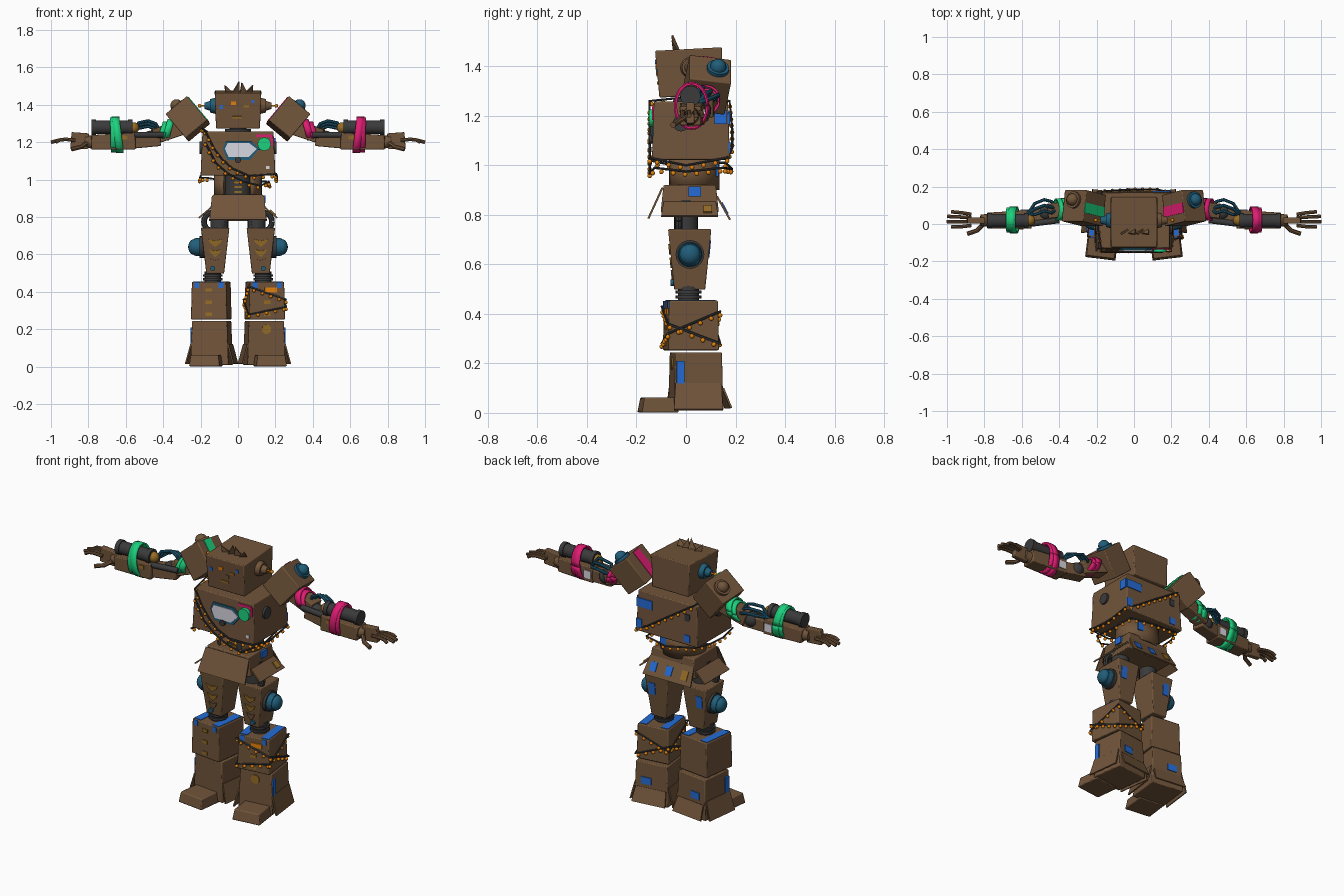
import bpy, bmesh
from math import sin, cos, radians
from mathutils import Matrix, Vector

if "Cube" in bpy.data.objects:
    bpy.data.objects.remove(bpy.data.objects["Cube"])

def material(name, *rgb):
    m = bpy.data.materials.new(name)
    m.use_nodes = True
    m.diffuse_color = (*rgb, 1)
    m.node_tree.nodes["Principled BSDF"].inputs["Base Color"].default_value = (*rgb, 1)
    return m

CARD = material("cardboard brown", .165, .09, .043)
DARK = material("dark grey", .043, .043, .045)
TEAL = material("teal blue", .015, .11, .19)
TAPE = material("tape blue", .017, .15, .67)
GREEN = material("green", .012, .64, .21)
PINK = material("pink", .74, .012, .17)
OCHRE = material("ochre", .3, .15, .02)
ORANGE = material("orange", .78, .23, .004)
WHITE = material("white", .68, .68, .75)
made = []
I = Matrix()
circle = [radians(15 * i) for i in range(25)]

def finish(name, bm, mat, bevel=0, thick=0):
    bmesh.ops.recalc_face_normals(bm, faces=bm.faces[:])
    me = bpy.data.meshes.new(name)
    bm.to_mesh(me)
    me.materials.append(mat)
    ob = bpy.data.objects.new(name, me)
    bpy.context.collection.objects.link(ob)
    if bevel:
        b = ob.modifiers.new("bevel", "BEVEL")
        b.width, b.segments = bevel, 2
    if thick:
        m = ob.modifiers.new("thickness", "SOLIDIFY")
        m.thickness, m.offset = thick, 0
    made.append(ob)

def box(name, mat, c, size, M=I, top=(1, 1), bevel=0):
    """Box at c, top face scaled by top, placed by matrix M."""
    bm = bmesh.new()
    bmesh.ops.create_cube(bm)
    for v in bm.verts:
        k = top if v.co.z > 0 else (1, 1)
        v.co = Vector((v.co.x * size[0] * k[0], v.co.y * size[1] * k[1], v.co.z * size[2])) + Vector(c)
    bm.transform(M)
    finish(name, bm, mat, bevel)

def along(p, q):
    p, q = Vector(p), Vector(q)
    return Matrix.Translation((p + q) / 2) @ (q - p).to_track_quat('Z', 'Y').to_matrix().to_4x4(), (q - p).length

def rod(name, mat, p, q, r, r2=None, n=20):
    M, d = along(p, q)
    bm = bmesh.new()
    bmesh.ops.create_cone(bm, cap_ends=True, segments=n, radius1=r, radius2=r if r2 is None else r2, depth=d, matrix=M)
    finish(name, bm, mat)

def beam(name, p, q, w, h, top=(1, 1)):
    M, d = along(p, q)
    box(name, CARD, (0, 0, 0), (w, h, d), M, top, .005)

def ball(name, mat, c, r, squash=1):
    bm = bmesh.new()
    bmesh.ops.create_uvsphere(bm, u_segments=16, v_segments=10, radius=r, matrix=Matrix.Translation(c) @ Matrix.Diagonal((squash, 1, 1, 1)))
    finish(name, bm, mat)

def sheet(name, mat, pts, thick=.008):
    bm = bmesh.new()
    bm.faces.new([bm.verts.new(p) for p in pts])
    finish(name, bm, mat, thick=thick)
    made.pop()  # stays flat

def strip(name, mat, row_a, row_b, thick):
    bm = bmesh.new()
    a, b = ([bm.verts.new(p) for p in row] for row in (row_a, row_b))
    for i in range(len(a) - 1):
        bm.faces.new((a[i], a[i + 1], b[i + 1], b[i]))
    finish(name, bm, mat, thick=thick)

def tube(name, mat, pts, r):
    cu = bpy.data.curves.new(name, "CURVE")
    cu.dimensions, cu.bevel_depth, cu.bevel_resolution, cu.use_fill_caps = "3D", r, 2, True
    sp = cu.splines.new("POLY")
    sp.points.add(len(pts) - 1)
    for p, co in zip(sp.points, pts):
        p.co = (*co, 1)
    tmp = bpy.data.objects.new(name, cu)
    bm = bmesh.new()
    bm.from_mesh(bpy.data.meshes.new_from_object(tmp))
    bpy.data.objects.remove(tmp)
    finish(name, bm, mat)

def light_string(name, pts, step=.048):
    tube(name + "_wire", DARK, pts, .005)
    bm, gap = bmesh.new(), 0
    for a, b in zip(pts, pts[1:]):
        a, b = Vector(a), Vector(b)
        while gap < (b - a).length:
            c = a.lerp(b, gap / (b - a).length) - Vector((0, 0, .013))
            bmesh.ops.create_icosphere(bm, subdivisions=2, radius=.0095, matrix=Matrix.Translation(c))
            gap += step
        gap -= (b - a).length
    finish(name + "_bulbs", bm, ORANGE)

# Head with ears, face and torn top flaps
H = Matrix.Translation((0, .015, 1.375)) @ Matrix.Rotation(radians(3), 4, 'X')
box("head", CARD, (0, 0, 0), (.235, .255, .19), H, (1.06, 1.06), .005)
for name, mat, x, z, w, h in (("right_eye", ORANGE, -.025, .04, .026, .018), ("left_eye", OCHRE, .045, .025, .03, .012), ("nose", CARD, .01, 0, .025, .02),
                              ("mouth", OCHRE, -.005, -.035, .05, .012), ("right_tape", TAPE, -.09, .02, .018, .022), ("left_tape", TAPE, .08, .05, .018, .018)):
    box("head_" + name, mat, (x, -.131 - z * .04, z), (w, .009, h), H)
for s, ear in ((-1, TEAL), (1, CARD)):
    for name, mat, a, b, r, r2 in (("base", ear, .12, .15, .043, .036), ("cap", ear, .15, .178, .026, .017), ("pin", ORANGE, .17, .205, .005, .005)):
        rod("ear_" + name, mat, (s * a, .02, 1.395), (s * b, .02, 1.395), r, r2)
    ball("ear_tip", ORANGE, (s * .205, .02, 1.395), .01)
for x, h, lean in ((-.05, .03, -.02), (-.01, .05, .015), (.03, .045, -.01), (.06, .03, .02)):
    sheet("torn_flap", CARD, [(x - .018, -.05, 1.468), (x + .018, -.03, 1.468), (x + lean, -.055, 1.475 + h)])
rod("neck", DARK, (0, .02, 1.24), (0, .02, 1.3), .045)
rod("neck_collar", DARK, (0, .02, 1.25), (0, .02, 1.27), .07)
# Torso box with painted panel
box("torso", CARD, (0, .02, 1.14), (.4, .315, .235), top=(.95, .95), bevel=.005)
hexagon = [(-.07, 1.165), (-.055, 1.195), (.06, 1.195), (.1, 1.165), (.055, 1.12), (-.05, 1.12)]
sheet("panel_frame", TEAL, [(x * 1.15, -.135, 1.16 + (z - 1.16) * 1.35) for x, z in hexagon], .009)
sheet("chest_panel", WHITE, [(x, -.139, z) for x, z in hexagon], .009)
rod("panel_knob", DARK, (0, -.13, 1.105), (0, -.15, 1.105), .017)
rod("green_dial", GREEN, (.14, -.13, 1.19), (.14, -.15, 1.19), .036, n=12)
for name, mat, c, size in (
        ("panel_link", TEAL, (.125, -.137, 1.165), (.05, .009, .014)), ("pink_corner_top", PINK, (.14, -.132, 1.235), (.085, .008, .014)),
        ("pink_corner_side", PINK, (.181, -.134, 1.21), (.013, .008, .055)), ("front_sticker", WHITE, (.16, -.137, 1.065), (.018, .008, .018)),
        ("side_tape", TAPE, (.196, .14, 1.195), (.008, .05, .055)), ("back_tape_top", TAPE, (.145, .173, 1.19), (.1, .008, .05)),
        ("back_tape_low", TAPE, (.18, .176, 1.07), (.035, .008, .05)), ("back_tape_right", TAPE, (-.13, .176, 1.06), (.04, .008, .04)),
        ("back_mark", DARK, (-.13, .173, 1.18), (.03, .008, .04)), ("waist_back_tape", TAPE, (.05, .126, .98), (.05, .009, .05)),
        ("waist_side_tape", TAPE, (.12, .02, .98), (.009, .04, .05)), ("pelvis_side_tape", TAPE, (.141, .035, .895), (.014, .05, .04))):
    box(name, mat, c, size)
# Light strings around the torso
f, b = -.147, .186
light_string("chest_lights", [(.205, b - .02, 1.03), (.205, 0, 1), (.2, f, 1.03), (.06, f, 1.02), (-.03, f, 1.06), (-.085, f, 1.11),
             (-.13, f, 1.17), (-.175, f, 1.26), (-.195, 0, 1.275), (-.17, b - .01, 1.26), (0, b, 1.15), (.12, b, 1.07), (.205, b - .02, 1.03)])
light_string("waist_lights", [(-.175, f, 1.2), (-.12, f, 1.09), (-.05, f, 1.03), (.03, f, .99), (.12, f, .967), (.165, f + .02, .99),
             (.17, 0, .975), (.15, .15, .99), (0, b, .985), (-.17, .16, 1.01), (-.205, .08, 1.01), (-.205, -.05, 1), (-.2, f, 1.02)])
# Waist: dark spine in an open wrap
rod("spine", DARK, (0, .02, .88), (0, .02, 1.04), .07)
for z in (.935, .96, .985):
    box("spine_rib", OCHRE, (0, -.045, z), (.055, .02, .011))
wrap = [(.122 * cos(a * .8 - 1), .025 + .105 * sin(a * .8 - 1)) for a in circle]
strip("waist_wrap", CARD, [(*p, .9) for p in wrap], [(*p, 1.03) for p in wrap], .012)
# Pelvis with flared flaps
box("pelvis", CARD, (0, .015, .865), (.3, .235, .11), top=(.9, .9), bevel=.005)
sheet("front_flap", CARD, [(-.14, -.095, .91), (.14, -.095, .91), (.152, -.152, .785), (-.152, -.152, .785)])
sheet("back_flap", CARD, [(-.14, .125, .875), (.14, .125, .875), (.155, .178, .78), (-.155, .178, .78)])
sheet("pelvis_ochre", OCHRE, [(.172, .07, .837), (.172, .105, .837), (.202, .105, .81), (.202, .07, .81)])
for x, mat in ((.1, TAPE), (0, TAPE), (-.1, OCHRE)):
    sheet("back_flap_patch", mat, [(x - .02, .144, .85), (x + .02, .144, .85), (x + .02, .168, .805), (x - .02, .168, .805)])

for s in (-1, 1):
    # Legs
    sheet("side_flap", CARD, [(s * .145, -.09, .85), (s * .145, .12, .85), (s * .21, .13, .795), (s * .21, -.1, .795)])
    rod("hip_rod", DARK, (s * .1, 0, .7), (s * .1, 0, .86), .048)
    tube("hip_ring", DARK, [(s * .132 + .05 * cos(a), -.03, .775 + .05 * sin(a)) for a in circle], .015)
    T = Matrix.Translation((s * .122, .015, .62))
    box("thigh", CARD, (0, 0, 0), (.095, .125, .245), T, (1.6, 1.4), .005)
    tilt = T @ Matrix.Rotation(radians(5.5), 4, 'X')
    for z, w, mat in ((.07, .038, OCHRE), (.015, .032, OCHRE), (-.035, .025, CARD)):
        sheet("thigh_chevron", mat, [tilt @ Vector((x * w, -.076, z - dz)) for x, dz in (
            (-1, 0), (0, .01), (1, 0), (.75, .02), (0, .042), (-.75, .02))], .009)
    rod("thigh_button", TEAL, (s * .135, -.04, .525), (s * .135, -.062, .525), .013)
    box("thigh_tape", TAPE, (s * .03, .074, .05), (.04, .009, .07), T @ Matrix.Rotation(radians(-5.5), 4, 'X'))
    rod("knob_flange", DARK, (s * .17, .016, .64), (s * .205, .016, .64), .058)
    rod("knob", TEAL, (s * .2, .016, .64), (s * .235, .016, .64), .05, .046)
    ball("knob_dome", TEAL, (s * .235, .016, .64), .042, .75)
    for z, h, r in ((.47, .04, .043), (.468, .006, .052), (.488, .006, .052)):
        rod("knee", DARK, (s * .135, .01, z - h), (s * .135, .01, z + h), r)
    # Shin and boot, turned outward
    S = Matrix.Translation((s * .143, .02, 0)) @ Matrix.Rotation(s * radians(7), 4, 'Z')
    box("shin", CARD, (0, 0, .353), (.195, .205, .2), S, (.95, .97), .005)
    for x in (-.065, .065):
        box("shin_top_tape", TAPE, (x, 0, .453), (.045, .18, .006), S)
        box("shin_front_tape", TAPE, (x, -.1, .437), (.025, .008, .03), S)
    for z in (.41, .345, .28):
        big = s > 0 and z > .4
        box("shin_mark", ORANGE if big else OCHRE, (.02 if big else 0, -.102, z), (.065 if big else .035, .008, .025 if big else .018), S)
    box("boot", CARD, (0, .02, .127), (.205, .2, .235), S, (.92, .95), .005)
    box("toe", CARD, (s * .012, -.135, .032), (.165, .15, .06), S, (.9, .85), .005)
    for k in (-1, 1):
        sheet("boot_side_flap", CARD, [S @ Vector((k * x, y, z)) for x, y, z in ((.1, -.075, .12), (.1, .11, .12), (.128, .115, .015), (.128, -.085, .015))])
    sheet("boot_back_flap", CARD, [S @ Vector(p) for p in ((-.09, .12, .1), (.09, .12, .1), (.1, .152, .02), (-.1, .152, .02))])
    box("boot_side_tape", TAPE, (s * .1, -.055, .16), (.009, .03, .1), S)
    box("boot_back_tape", TAPE, (s * .03, .118, .14), (.06, .008, .04), S)
    if s > 0:
        rod("boot_badge", OCHRE, S @ Vector((0, -.07, .2)), S @ Vector((0, -.082, .2)), .025)
        ring = [(.102, -.107), (.102, .107), (-.102, .107), (-.102, -.107)]
        light_string("shin_lights", [S @ Vector((*ring[i % 4], z)) for i, z in enumerate((.32, .41, .33, .43, .36, .28, .36, .28, .32))])
    # Arms
    cloth, cap = (PINK, TEAL) if s > 0 else (GREEN, CARD)
    def P(x, y, z):
        return Vector((s * x, y, z))
    A = Matrix.Translation((s * .268, .085, 1.325)) @ Matrix.Rotation(s * radians(40), 4, 'Y') @ Matrix.Rotation(radians(-9), 4, 'X')
    box("shoulder_box", CARD, (0, 0, 0), (.15, .17, .17), A, bevel=.005)
    box("shoulder_stripe", cloth, (s * -.074, -.01, 0), (.0095, .055, .165), A)
    rod("shoulder_knob", cap, A @ Vector((0, .03, .08)), A @ Vector((0, .03, .1)), .045)
    ball("shoulder_dome", cap, A @ Vector((0, .03, .1)), .033)
    rod("arm_socket", DARK, P(.18, -.02, 1.17), P(.206, -.02, 1.17), .033)
    beam("upper_arm", P(.3, .085, 1.28), P(.45, .07, 1.23), .08, .08)
    # Flat cloth wraps: start x, width, lean, centre y and z, radii
    for x, w, lean, y, z, ry, rz in ((.355, .036, .014, .078, 1.268, .056, .053), (.382, .036, .017, .078, 1.257, .054, .05),
                                     (.623, .04, -.012, .022, 1.24, .067, .093), (.64, .042, -.002, .022, 1.24, .063, .089)):
        rows = [[P(x + e - lean * sin(a), y + ry * cos(a), z + rz * sin(a)) for a in circle] for e in (0, w)]
        strip("cloth_wrap", cloth, *rows, .009)
    ball("elbow", DARK, P(.47, .06, 1.22), .042)
    beam("elbow_sleeve", P(.42, .055, 1.215), P(.58, .03, 1.2), .075, .07)
    rod("elbow_strut", DARK, P(.4, .02, 1.24), P(.56, .0, 1.24), .016)
    for y, z in ((.09, 1.30), (.12, 1.285), (.06, 1.315)):
        tube("cable", TEAL, [P(.41, .08, 1.25), P(.44, y, z - .015), P(.48, y + .01, z), P(.53, y - .01, z - .01), P(.57, .05, 1.25)], .009)
    beam("forearm", P(.55, .025, 1.207), P(.785, .018, 1.2), .1, .09, (.85, .85))
    box("forearm_label", WHITE, P(.585, .073, 1.205), (.045, .009, .045))
    box("forearm_mark", OCHRE, P(.605, -.024, 1.225), (.03, .009, .02))
    for x, h, r in ((.672, .107, .036), (.575, .012, .041), (.77, .012, .041)):
        rod("canister", DARK, P(x - h, .018, 1.28), P(x + h, .018, 1.28), r)
    ball("canister_nozzle", OCHRE, P(.558, .02, 1.277), .03)
    rod("wrist", CARD, P(.77, .02, 1.2), P(.82, .02, 1.205), .036, .03)
    beam("palm", P(.8, .018, 1.205), P(.893, .018, 1.212), .032, .085)
    for y, tip in ((-.014, .975), (.012, 1), (.037, .998), (.06, .975)):
        tube("finger", CARD, [P(.87, .018 + (y - .018) * .8, 1.21), P(.92, y, 1.216), P(.955, y * 1.05, 1.212), P(tip, y * 1.1, 1.2)], .0095)
    tube("thumb", CARD, [P(.81, -.005, 1.195), P(.84, -.035, 1.175), P(.89, -.052, 1.163)], .012)

# Smooth rounded parts, keep box edges sharp
bpy.ops.object.select_all(action='DESELECT')
for ob in made:
    ob.select_set(True)
bpy.context.view_layer.objects.active = made[0]
bpy.ops.object.shade_smooth_by_angle(angle=radians(35))
